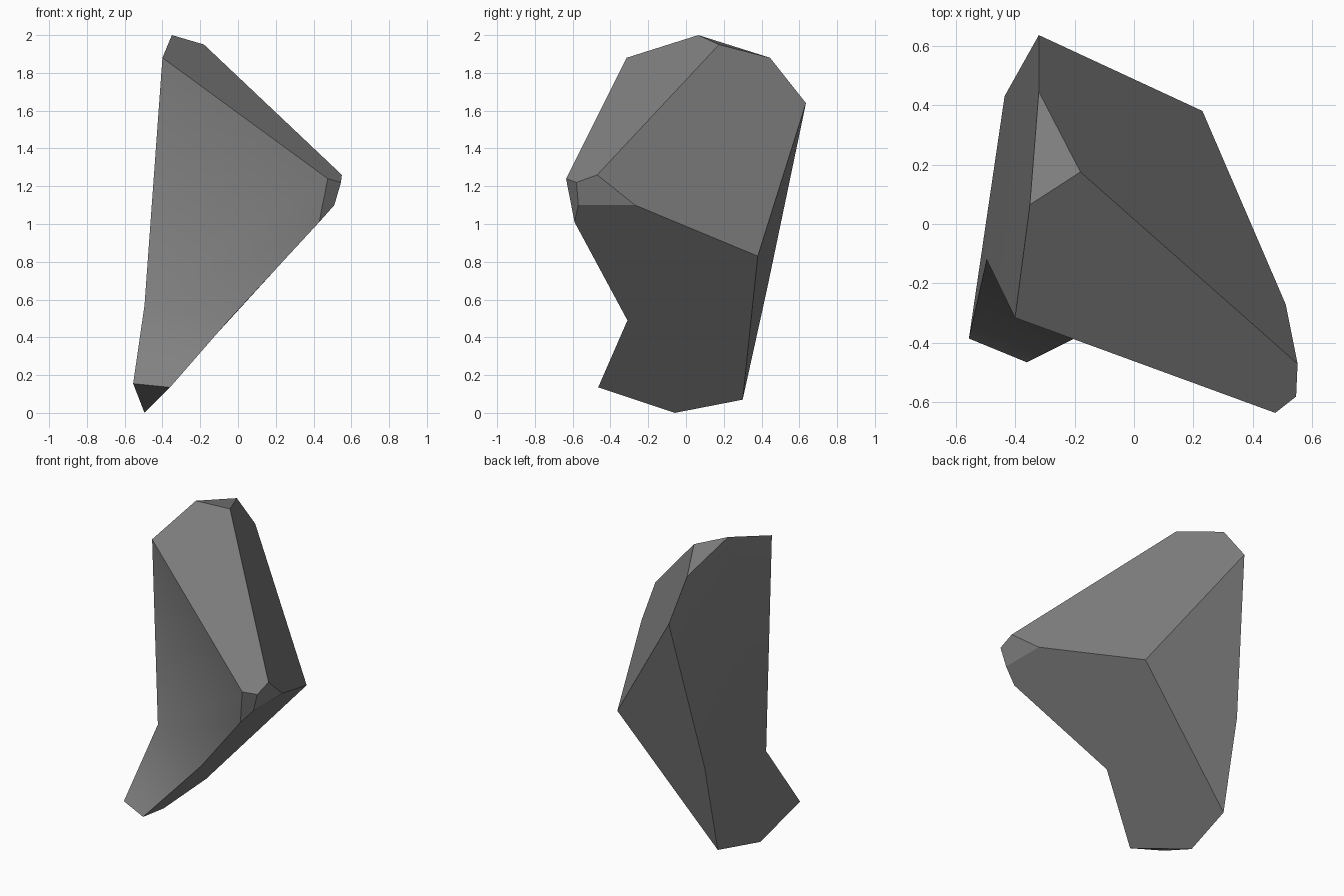
import bpy, bmesh

if "Cube" in bpy.data.objects:
    bpy.data.objects.remove(bpy.data.objects["Cube"])

# corner points of the faceted stone chunk
P = dict(
    top=(-0.35, 0.065, 2.0), ridge=(-0.18, 0.175, 1.95), brow=(-0.40, -0.315, 1.88),
    crown=(-0.32, 0.445, 1.88), back=(-0.32, 0.635, 1.64),
    tip_top=(0.55, -0.47, 1.26), tip_front=(0.475, -0.635, 1.24), tip_mid=(0.545, -0.58, 1.22),
    tip_back=(0.51, -0.27, 1.10), tip_low=(0.51, -0.57, 1.10), chin=(0.43, -0.59, 1.01),
    elbow=(0.23, 0.38, 0.83), notch_r=(-0.05, -0.31, 0.49), notch_l=(-0.495, -0.12, 0.57),
    spine=(-0.435, 0.43, 0.66), heel=(-0.44, 0.30, 0.07), foot=(-0.495, -0.06, 0.0),
    toe_r=(-0.36, -0.465, 0.135), toe_l=(-0.555, -0.385, 0.155))

FACES = [
    "brow notch_l notch_r chin tip_front",                      # front, upper
    "notch_l toe_l toe_r notch_r",                              # front, lower
    "brow tip_front tip_mid tip_top ridge top",                 # sloping top
    "top ridge crown",
    "ridge tip_top tip_back elbow back crown",                  # right
    "tip_top tip_mid tip_low tip_back",                         # right tip
    "tip_front chin tip_low tip_mid",
    "elbow tip_back tip_low chin notch_r toe_r foot heel",      # underside
    "back elbow heel spine",                                    # rear
    "brow top crown back spine notch_l",                        # left, upper
    "notch_l spine heel foot toe_l",                            # left, lower
    "toe_l foot toe_r"]                                         # bottom

bm = bmesh.new()
v = {name: bm.verts.new(co) for name, co in P.items()}
for f in FACES:
    bm.faces.new([v[n] for n in f.split()]).smooth = True
bmesh.ops.recalc_face_normals(bm, faces=bm.faces)

# only the bends across the front and left panels are soft
soft = [{v["notch_l"], v["notch_r"]}, {v["notch_l"], v["spine"]}]
for e in bm.edges:
    e.smooth = set(e.verts) in soft

mesh = bpy.data.meshes.new("stone_chunk")
bm.to_mesh(mesh)
bm.free()

mat = bpy.data.materials.new("grey stone")
mat.diffuse_color = (0.22, 0.22, 0.22, 1)
mat.use_nodes = True
mat.node_tree.nodes["Principled BSDF"].inputs["Base Color"].default_value = mat.diffuse_color
mesh.materials.append(mat)
bpy.context.collection.objects.link(bpy.data.objects.new("stone_chunk", mesh))
